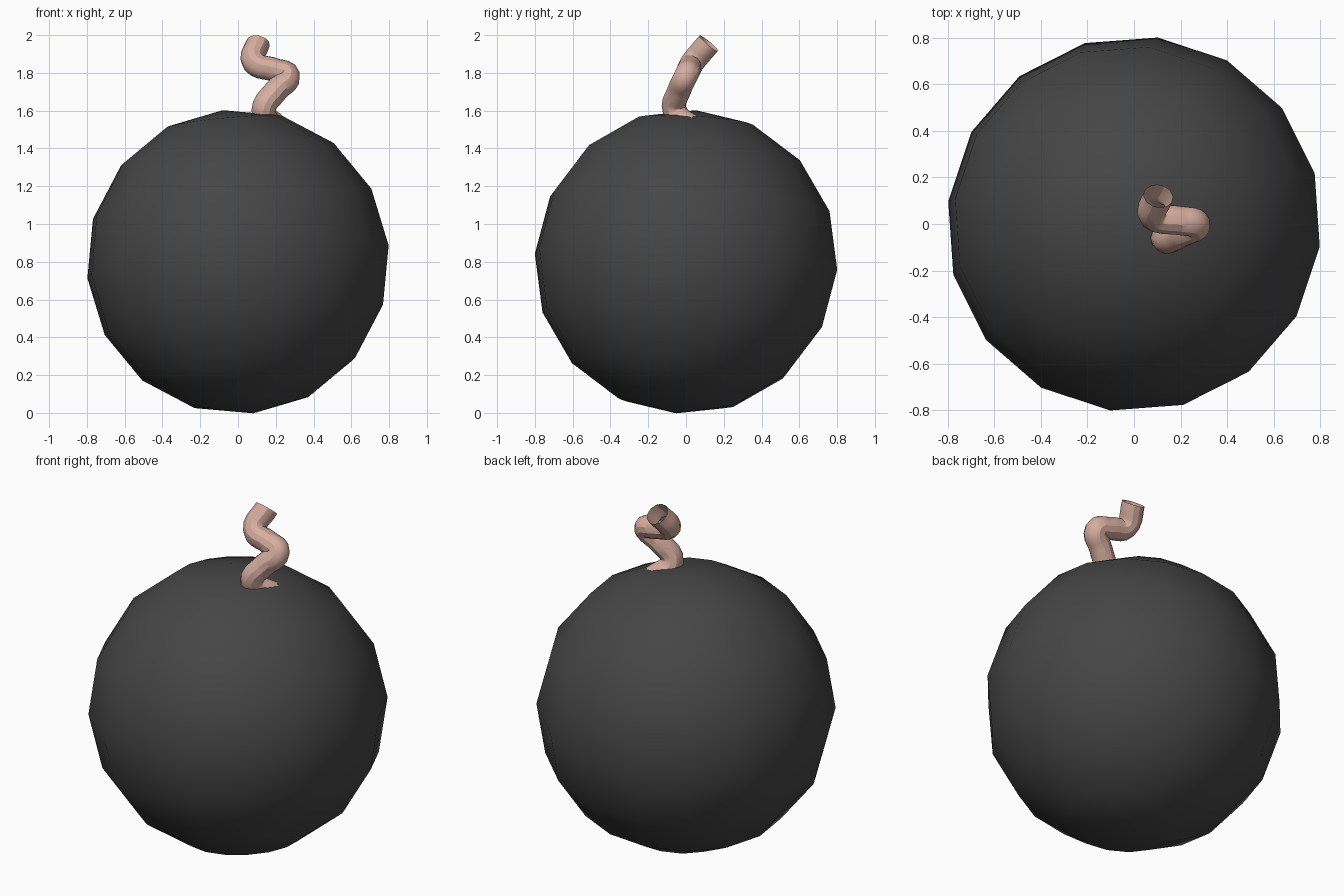
import bpy
import bmesh
from mathutils import Matrix, Vector

if "Cube" in bpy.data.objects:
    bpy.data.objects.remove(bpy.data.objects["Cube"])


def paint(obj, name, rgb):
    mat = bpy.data.materials.new(name)
    mat.diffuse_color = (*rgb, 1)
    mat.use_nodes = True
    mat.node_tree.nodes["Principled BSDF"].inputs["Base Color"].default_value = mat.diffuse_color
    obj.data.materials.append(mat)


# Round body: low-poly ball, slightly tilted, smooth shaded
z_axis = Vector((-0.10, 0.065, 0.99)).normalized()
x_axis = Vector((0.985, -0.12, 0.10))
x_axis = (x_axis - z_axis * x_axis.dot(z_axis)).normalized()
y_axis = z_axis.cross(x_axis)
tilt = Matrix((x_axis, y_axis, z_axis)).transposed().to_4x4()

bm = bmesh.new()
bmesh.ops.create_uvsphere(bm, u_segments=16, v_segments=8, radius=0.808)
bm.transform(Matrix.Translation((0, 0, 0.8)) @ tilt)
for face in bm.faces:
    face.smooth = True
mesh = bpy.data.meshes.new("round_body")
bm.to_mesh(mesh)
bm.free()
body = bpy.data.objects.new("round_body", mesh)
bpy.context.collection.objects.link(body)
paint(body, "charcoal", (0.06, 0.06, 0.06))

# Fuse: open tube swept along a crooked path
path = [
    (0.205, 0.03, 1.515),
    (0.135, -0.06, 1.60),
    (0.205, -0.035, 1.71),
    (0.265, 0.0, 1.785),
    (0.195, 0.015, 1.815),
    (0.085, 0.035, 1.855),
    (0.105, 0.12, 1.957),
]
curve = bpy.data.curves.new("fuse", "CURVE")
curve.dimensions = "3D"
curve.resolution_u = 5
curve.bevel_depth = 0.064
curve.bevel_resolution = 4
curve.use_fill_caps = False
spline = curve.splines.new("BEZIER")
spline.bezier_points.add(len(path) - 1)
for point, co in zip(spline.bezier_points, path):
    point.co = co
    point.handle_left_type = point.handle_right_type = "AUTO"
fuse = bpy.data.objects.new("fuse", curve)
bpy.context.collection.objects.link(fuse)
paint(fuse, "pink_cord", (0.68, 0.42, 0.35))

bpy.context.view_layer.objects.active = fuse
fuse.select_set(True)
bpy.ops.object.convert(target="MESH")
bpy.ops.object.shade_smooth_by_angle()
